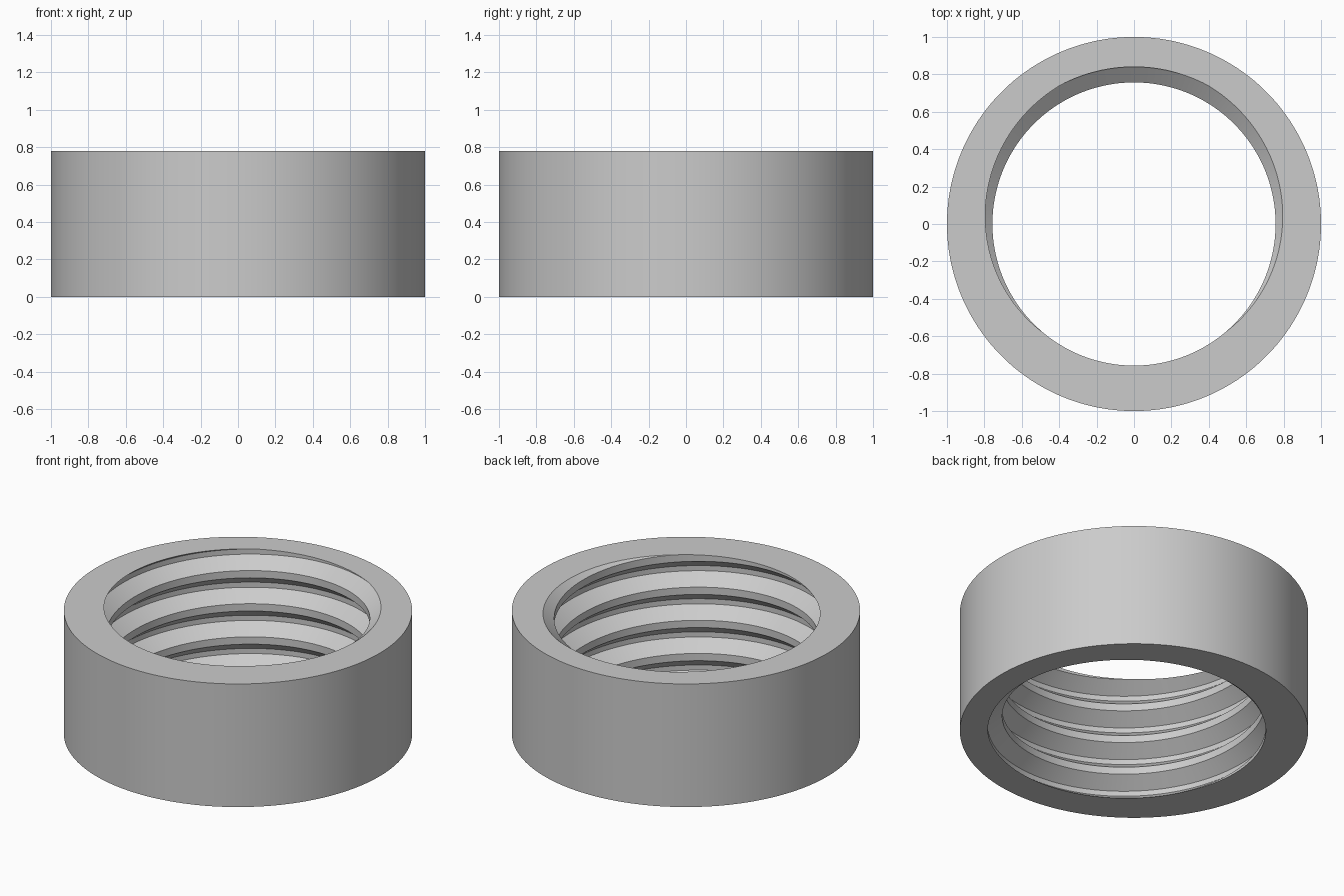
import bpy
import bmesh
import math

cube = bpy.data.objects.get("Cube")
if cube:
    bpy.data.objects.remove(cube, do_unlink=True)

HEIGHT, OUTER = 0.78, 1.0
CREST_R, ROOT_R = 0.757, 0.84
PITCH = 0.21
CREST, FLANK = 0.22, 0.3125      # crest and flank widths as fractions of the pitch
COLUMNS = 180
BREAKS = (-CREST / 2, CREST / 2, CREST / 2 + FLANK, 1 - CREST / 2 - FLANK)


def thread_radius(phase):
    """Radius of the trapezoid thread; the crest is centred on whole phases."""
    distance = abs(phase - round(phase))
    t = (distance - CREST / 2) / FLANK
    return CREST_R + (ROOT_R - CREST_R) * min(max(t, 0), 1)


def section(turn):
    """Closed cross-section (radius, height) after a fraction of a turn."""
    points = [(OUTER, 0), (OUTER, HEIGHT)]
    phases = sorted((k + b for k in range(-5, 2) for b in BREAKS), reverse=True)
    for phase in phases:
        z = min(max(HEIGHT + PITCH * (phase - turn), 0), HEIGHT)
        points.append((thread_radius((z - HEIGHT) / PITCH + turn), z))
    return points


# Ring body with the left-hand internal thread
bm = bmesh.new()
columns = []
for i in range(COLUMNS + 1):
    turn = i / COLUMNS
    angle = 2 * math.pi * turn - math.pi / 2
    columns.append([bm.verts.new((r * math.cos(angle), r * math.sin(angle), z))
                    for r, z in section(turn)])
for a, b in zip(columns, columns[1:]):
    for j in range(len(a)):
        n = (j + 1) % len(a)
        bm.faces.new((a[j], b[j], b[n], a[n]))

# Join the seam and collapse the rows trimmed at the end planes
bmesh.ops.remove_doubles(bm, verts=bm.verts, dist=1e-5)
bmesh.ops.dissolve_degenerate(bm, edges=bm.edges, dist=1e-5)
bmesh.ops.recalc_face_normals(bm, faces=bm.faces)
mesh = bpy.data.meshes.new("threaded_ring")
bm.to_mesh(mesh)
bm.free()

ring = bpy.data.objects.new("threaded_ring", mesh)
bpy.context.collection.objects.link(ring)

# Plain grey material
grey = bpy.data.materials.new("light_grey")
grey.use_nodes = True
color = (0.6, 0.6, 0.6, 1)
grey.diffuse_color = color
grey.node_tree.nodes["Principled BSDF"].inputs["Base Color"].default_value = color
mesh.materials.append(grey)

# Smooth walls, crisp rims and thread edges
bpy.ops.object.select_all(action="DESELECT")
ring.select_set(True)
bpy.context.view_layer.objects.active = ring
bpy.ops.object.shade_smooth_by_angle(angle=math.radians(25))
